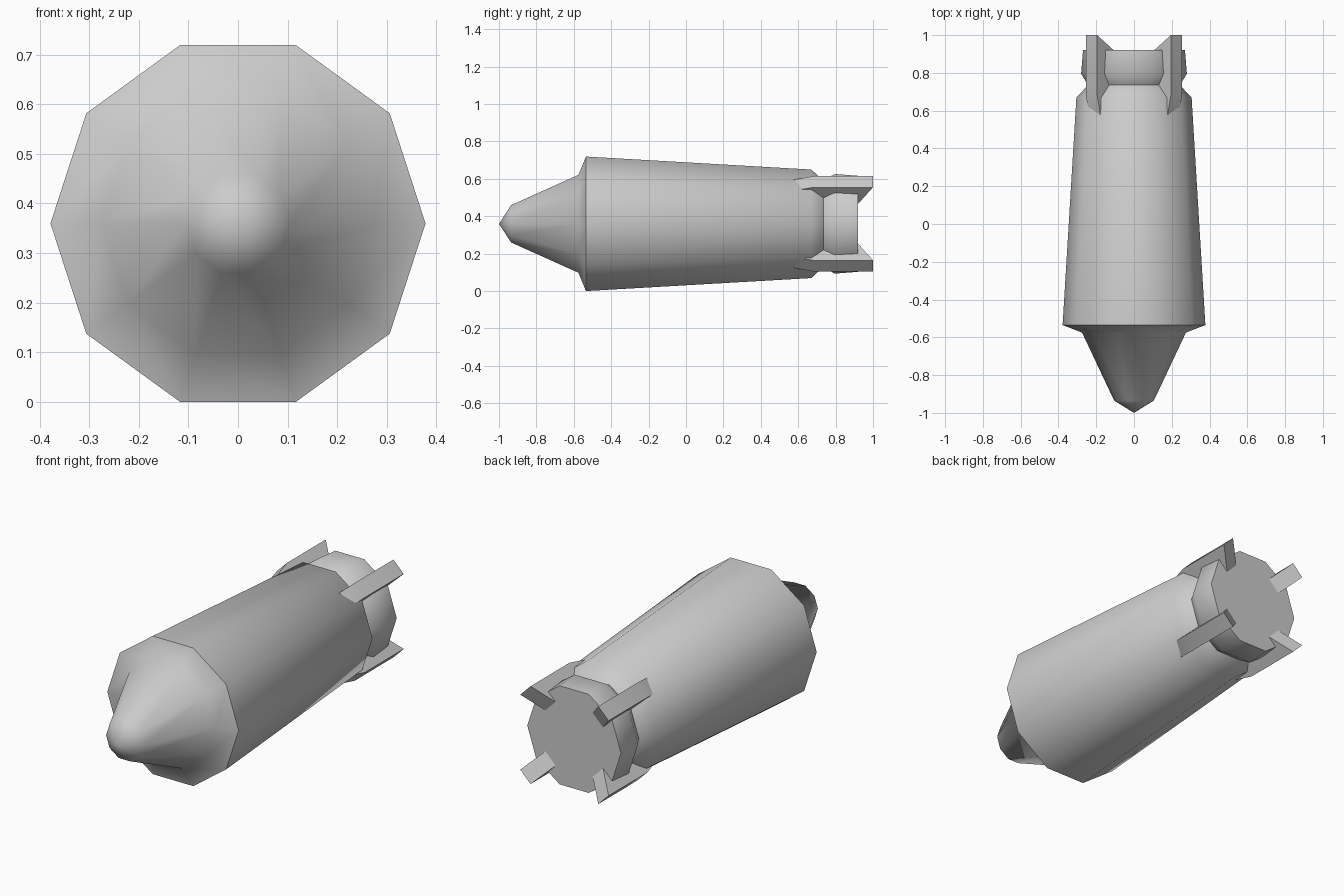
import bpy, bmesh, math
from mathutils import Matrix, Vector

cube = bpy.data.objects.get("Cube")
if cube:
    bpy.data.objects.remove(cube)

SIDES = 10
AXIS_Z = 0.378 * math.cos(math.pi / SIDES)

metal = bpy.data.materials.new("grey metal")
metal.use_nodes = True
grey = (0.6, 0.6, 0.6, 1)
metal.diffuse_color = grey
metal.node_tree.nodes["Principled BSDF"].inputs["Base Color"].default_value = grey


def finish(name, bm):
    bmesh.ops.recalc_face_normals(bm, faces=bm.faces)
    mesh = bpy.data.meshes.new(name)
    bm.to_mesh(mesh)
    bm.free()
    mesh.materials.append(metal)
    obj = bpy.data.objects.new(name, mesh)
    bpy.context.collection.objects.link(obj)
    obj.location.z = AXIS_Z
    bpy.ops.object.select_all(action='DESELECT')
    obj.select_set(True)
    bpy.context.view_layer.objects.active = obj
    bpy.ops.object.shade_smooth_by_angle(angle=math.radians(45))
    return obj


# Shell body: (y, radius) rings from nose to tail, closed by a tip and a flat back
profile = [(-0.935, 0.105), (-0.575, 0.275), (-0.535, 0.378), (0.67, 0.305),
           (0.735, 0.243), (0.795, 0.28), (0.92, 0.27)]
bm = bmesh.new()
rings = []
for y, r in profile:
    angles = [2 * math.pi * i / SIDES for i in range(SIDES)]
    rings.append([bm.verts.new((r * math.cos(a), y, r * math.sin(a))) for a in angles])
tip = bm.verts.new((0, -1, 0))
for i in range(SIDES):
    j = (i + 1) % SIDES
    bm.faces.new((tip, rings[0][i], rings[0][j]))
    for a, b in zip(rings, rings[1:]):
        bm.faces.new((a[i], b[i], b[j], a[j]))
bm.faces.new(rings[-1])
finish("shell_body", bm)

# Four diagonal tail fins: (y, radius) outline extruded to a thick plate
fin_outline = [(0.56, 0.288), (0.68, 0.318), (1.0, 0.318), (0.915, 0.185), (0.64, 0.185)]
HALF = 0.042
for k, name in enumerate(["upper_left_fin", "upper_right_fin", "lower_right_fin", "lower_left_fin"]):
    bm = bmesh.new()
    face = bm.faces.new([bm.verts.new((r, y, -HALF)) for y, r in fin_outline])
    ext = bmesh.ops.extrude_face_region(bm, geom=[face])
    moved = [v for v in ext["geom"] if isinstance(v, bmesh.types.BMVert)]
    bmesh.ops.translate(bm, verts=moved, vec=Vector((0, 0, 2 * HALF)))
    turn = Matrix.Rotation(-math.radians(45 + 90 * k), 3, 'Y')
    bmesh.ops.transform(bm, matrix=turn.to_4x4(), verts=bm.verts)
    finish(name, bm)
